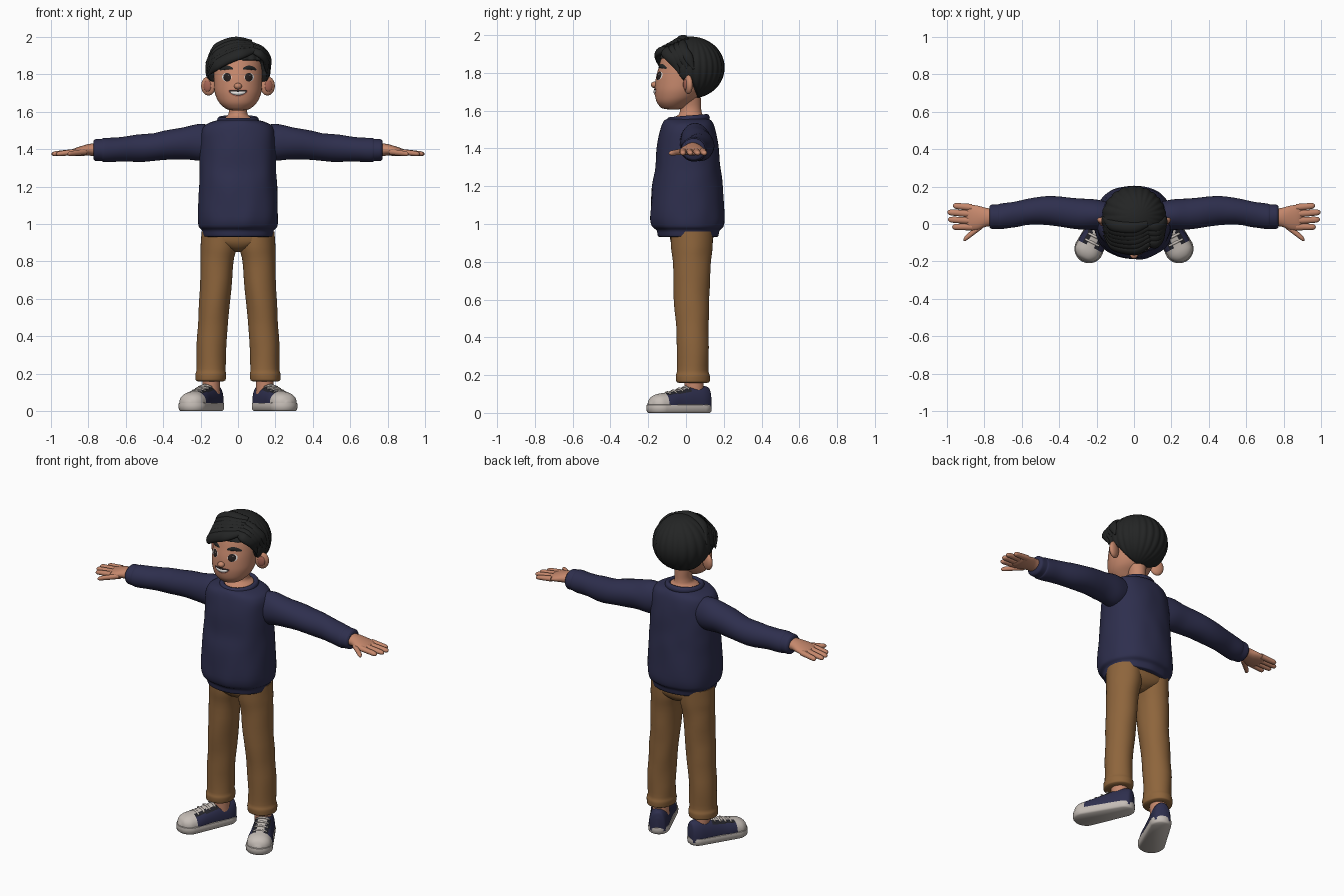
import bpy, bmesh, math
from mathutils import Vector, Matrix, noise

if "Cube" in bpy.data.objects:
    bpy.data.objects.remove(bpy.data.objects["Cube"])

def mat(name, r, g, b):
    m = bpy.data.materials.new(name)
    m.diffuse_color = (r, g, b, 1)
    m.use_nodes = True
    m.node_tree.nodes["Principled BSDF"].inputs["Base Color"].default_value = m.diffuse_color
    return m

SKIN = mat("skin", 0.56, 0.245, 0.15)
NAVY = mat("navy knit", 0.027, 0.028, 0.075)
TAN = mat("tan trousers", 0.27, 0.13, 0.045)
HAIR = mat("black hair", 0.017, 0.018, 0.018)
WHITE = mat("off white rubber", 0.56, 0.51, 0.47)
DARK = mat("dark brown", 0.02, 0.014, 0.013)
TEETH = mat("white", 0.8, 0.78, 0.76)
PANEL = mat("dark shoe panel", 0.018, 0.018, 0.025)
LIP = mat("lip", 0.38, 0.13, 0.09)
X, Y, Z = Vector((1, 0, 0)), Vector((0, 1, 0)), Vector((0, 0, 1))

def finish(bm, name, mats, rule=None, world=None):
    """Turn a bmesh into a smooth object, colouring faces by a rule."""
    for f in bm.faces:
        f.smooth = True
        if rule:
            f.material_index = rule(f.calc_center_median())
    if world:
        bm.transform(world)
    bmesh.ops.recalc_face_normals(bm, faces=bm.faces)
    me = bpy.data.meshes.new(name)
    bm.to_mesh(me)
    bm.free()
    me.set_sharp_from_angle(angle=math.radians(50))
    for m in mats:
        me.materials.append(m)
    ob = bpy.data.objects.new(name, me)
    bpy.context.collection.objects.link(ob)
    return ob

def smooth(rows, k=4):
    """Monotone cubic interpolation between rows of numbers."""
    n, w = len(rows), len(rows[0])
    def slope(i, c):
        if i == 0 or i == n - 1:
            j = min(i, n - 2)
            return rows[j + 1][c] - rows[j][c]
        a, b = rows[i][c] - rows[i - 1][c], rows[i + 1][c] - rows[i][c]
        return 2 * a * b / (a + b) if a * b > 0 else 0
    out = []
    for i in range(n - 1):
        for j in range(k):
            t = j / k
            h = (2*t**3 - 3*t*t + 1, t**3 - 2*t*t + t, 3*t*t - 2*t**3, t**3 - t*t)
            out.append([h[0] * rows[i][c] + h[1] * slope(i, c) + h[2] * rows[i + 1][c]
                        + h[3] * slope(i + 1, c) for c in range(w)])
    return out + [list(rows[-1])]

def sweep(name, rows, mats, u=X, v=Y, n=32, power=2.0, centre=None, side=1,
          folds=0.0, floor=None, rule=None, world=None, k=4):
    """Loft ellipses given as (x, y, z, half width along u, half width along v)."""
    bm = bmesh.new()
    pts = smooth(rows, k)
    rings = []
    for i, r in enumerate(pts):
        c = Vector(r[:3])
        if centre:
            t = Vector(pts[min(i + 1, len(pts) - 1)][:3]) - Vector(pts[max(i - 1, 0)][:3])
            v = (c - centre).normalized()
            u = t.cross(v).normalized()
        ring = []
        for j in range(n):
            a = 2 * math.pi * j / n
            ca, sa = math.cos(a), math.sin(a)
            d = (u * math.copysign(abs(ca) ** (2 / power), ca) * r[3]
                 + v * math.copysign(abs(sa) ** (2 / power), sa) * r[4])
            p = c + d
            if folds:
                p += d.normalized() * folds * noise.noise(Vector((p.x * 11, p.y * 11, p.z * 7)))
            if floor is not None:
                p.z = max(p.z, floor)
            p.x *= side
            ring.append(bm.verts.new(p))
        rings.append(ring)
    for a, b in zip(rings, rings[1:]):
        for j in range(n):
            bm.faces.new((a[j], a[(j + 1) % n], b[(j + 1) % n], b[j]))
    bm.faces.new(rings[0])
    bm.faces.new(rings[-1])
    return finish(bm, name, mats, rule, world)

def ball(name, loc, size, m, rot=0.0):
    bm = bmesh.new()
    bmesh.ops.create_uvsphere(bm, u_segments=24, v_segments=16, radius=1)
    return finish(bm, name, [m], world=Matrix.Translation(loc) @ Matrix.Rotation(rot, 4, 'Z')
                  @ Matrix.Diagonal((*size, 1)))

# Head
head_rows = [(0, -.065, 1.606, .02, .025), (0, -.07, 1.612, .055, .055), (0, -.066, 1.635, .088, .083),
             (0, -.05, 1.67, .113, .112), (0, -.035, 1.72, .127, .130), (0, -.02, 1.78, .130, .138),
             (0, 0, 1.84, .132, .142), (0, .01, 1.90, .125, .13), (0, .02, 1.95, .08, .08)]
sweep("head", head_rows, [SKIN], n=48)
head_dense = smooth(head_rows)

def face_y(x, z):
    for a, b in zip(head_dense, head_dense[1:]):
        if a[2] <= z <= b[2]:
            t = (z - a[2]) / (b[2] - a[2])
            cy, rx, ry = (a[i] + (b[i] - a[i]) * t for i in (1, 3, 4))
            return cy - ry * math.sqrt(max(0, 1 - (x / rx) ** 2))
    return 0

def patch(name, x, z, rx, rz, m, lift=.004, tilt=0.0, bend=0.0):
    """Thin oval that hugs the face."""
    bm = bmesh.new()
    n, rings = 28, []
    for q in (.15, .5, .8, 1):
        ring = []
        for j in range(n):
            a = 2 * math.pi * j / n
            dx, dz = q * rx * math.cos(a), q * rz * math.sin(a)
            px, pz = x + dx, z + dz + tilt * dx + bend * dx * dx
            ring.append(bm.verts.new((px, face_y(px, pz) - lift * (1 - .6 * q * q), pz)))
        rings.append(ring)
    bm.faces.new(rings[0])
    for a, b in zip(rings, rings[1:]):
        for j in range(n):
            bm.faces.new((a[j], a[(j + 1) % n], b[(j + 1) % n], b[j]))
    ob = finish(bm, name, [m])
    if sum(p.normal.y for p in ob.data.polygons) > 0:
        ob.data.flip_normals()

patch("lips", 0, 1.700, .053, .019, LIP, .003, bend=4)
patch("mouth", 0, 1.702, .048, .015, DARK, .005, bend=4)
patch("teeth", 0, 1.699, .041, .0095, TEETH, .008, bend=4)
ball("nose", (0, -.166, 1.737), (.021, .02, .017), SKIN)
for s, tag in ((1, "left"), (-1, "right")):
    patch(tag + "_eye_white", s * .06, 1.785, .025, .023, TEETH, .004)
    patch(tag + "_iris", s * .058, 1.785, .021, .023, DARK, .007)
    patch(tag + "_eye_glint", s * .058 + .006, 1.793, .004, .004, TEETH, .009)
    patch(tag + "_eyebrow", s * .062, 1.836, .037, .011, HAIR, .009, tilt=-s * .06, bend=-7)
    ball(tag + "_ear", (s * .158, .012, 1.738), (.041, .021, .051), SKIN, s * .35)
    ball(tag + "_ear_hollow", (s * .164, -.004, 1.738), (.022, .009, .03), LIP, s * .35)
sweep("neck", [(0, .02, 1.50, .10, .10), (0, .02, 1.555, .09, .09), (0, .025, 1.585, .052, .06),
               (0, .025, 1.62, .047, .055), (0, .02, 1.67, .055, .06)], [SKIN])

# Hair cap: grooved dome tucked into the head below the hairline
def hairline(y):
    pts = [(-.3, 1.885), (-.07, 1.875), (-.045, 1.80), (-.02, 1.765), (.02, 1.775),
           (.045, 1.73), (.07, 1.675), (.4, 1.66)]
    for a, b in zip(pts, pts[1:]):
        if a[0] <= y <= b[0]:
            return a[1] + (b[1] - a[1]) * (y - a[0]) / (b[0] - a[0])
    return 1.66

bm = bmesh.new()
bmesh.ops.create_uvsphere(bm, u_segments=132, v_segments=72, radius=1)
for v in bm.verts:
    d = v.co.copy()
    ang = math.atan2(d.y - .1, d.x - .2)
    groove = 1 + .04 * (abs(math.sin(11 * ang)) - .6) * min(1, 1.6 * math.hypot(d.x - .2, d.y - .1))
    p = Vector((d.x * .172 * groove, .027 + d.y * .175 * groove, 1.828 + d.z * .164))
    t = min(1, max(0, (hairline(p.y) - p.z) / .012))
    p.x *= 1 - .32 * t
    p.y = .027 + (p.y - .027) * (1 - .32 * t)
    v.co = p
finish(bm, "hair_cap", [HAIR])

# Swept fringe locks, fanned between a first and a last path
def locks(name, first, last, count, wide, thick):
    for i in range(count):
        t = i / (count - 1)
        path = [Vector(a).lerp(Vector(b), t) for a, b in zip(first, last)]
        w = (.55, 1, .95, .15)
        sweep(f"{name}_{i + 1}", [(*p, wide * q, thick * q) for p, q in zip(path, w)], [HAIR],
              n=14, centre=Vector((0, .02, 1.80)), k=7)

locks("fringe_lock", [(.085, -.105, 1.93), (0, -.145, 1.905), (-.105, -.125, 1.855), (-.163, -.06, 1.795)],
      [(.07, 0, 1.975), (-.01, -.02, 1.982), (-.11, -.01, 1.95), (-.172, .04, 1.86)], 6, .031, .019)
locks("side_lock", [(.07, -.105, 1.93), (.115, -.108, 1.912), (.15, -.07, 1.868), (.155, -.035, 1.80)],
      [(.075, -.02, 1.965), (.125, -.02, 1.935), (.163, .01, 1.885), (.172, .04, 1.82)], 4, .028, .016)

# Sweater body with ribbed hem and collar
sweep("sweater_body", [(0, .012, .93, .165, .14), (0, .012, .934, .184, .157), (0, .012, .965, .19, .165),
      (0, .01, .988, .209, .188), (0, .008, 1.04, .213, .197), (0, .008, 1.2, .208, .186),
      (0, .01, 1.3, .205, .173), (0, .01, 1.4, .203, .163), (0, .01, 1.48, .199, .151),
      (0, .01, 1.525, .180, .139), (0, .01, 1.548, .135, .125), (0, .01, 1.555, .108, .112)],
      [NAVY], n=64, power=2.2, folds=.006)
bm = bmesh.new()
N, M = 48, 12
grid = [[bm.verts.new(((.096 + .016 * math.cos(b)) * math.cos(a),
                       .012 + (.098 + .016 * math.cos(b)) * math.sin(a),
                       1.554 + .02 * math.sin(b) + .008 * math.sin(a)))
         for b in (2 * math.pi * j / M for j in range(M))] for a in (2 * math.pi * i / N for i in range(N))]
for i in range(N):
    for j in range(M):
        bm.faces.new((grid[i][j], grid[(i + 1) % N][j], grid[(i + 1) % N][(j + 1) % M], grid[i][(j + 1) % M]))
finish(bm, "sweater_collar", [NAVY])

# Trouser seat
sweep("trouser_seat", [(0, .03, .85, .02, .05), (0, .03, .872, .09, .09), (0, .03, .91, .188, .112),
                       (0, .03, .97, .186, .118)], [TAN], n=48, power=2.3)

def shoe_colour(c):
    if c.y < -.222:
        return 1
    if c.z > .07 and -.222 <= c.y < -.075:
        return 1 if abs(c.x) < .024 else 2 if abs(c.x) < .047 else 0
    return 0

for s, tag in ((1, "left"), (-1, "right")):
    # Sleeve and hand
    sweep(tag + "_sleeve", [(.12, .045, 1.44, .07, .08), (.2, .048, 1.435, .082, .097),
          (.3, .055, 1.43, .083, .085), (.5, .073, 1.408, .074, .073), (.65, .05, 1.398, .069, .065),
          (.72, .04, 1.397, .066, .062), (.728, .039, 1.397, .063, .058), (.76, .037, 1.396, .064, .059),
          (.773, .036, 1.396, .055, .05)], [NAVY], u=Y, v=Z, side=s, folds=.006)
    sweep(tag + "_palm", [(.75, .036, 1.397, .045, .036), (.79, .036, 1.397, .05, .032),
          (.84, .033, 1.39, .066, .026), (.88, .034, 1.383, .069, .019), (.90, .035, 1.38, .055, .01)],
          [SKIN], u=Y, v=Z, side=s)
    fingers = [(.865, .088, .968, .098), (.87, .054, .998, .063), (.87, .018, .994, .024),
               (.865, -.015, .972, -.016), (.81, -.005, .912, -.085)]
    for i, (x0, y0, x1, y1) in enumerate(fingers):
        def at(t, r):
            return (x0 + (x1 - x0) * t, y0 + (y1 - y0) * t, 1.386 - .012 * t, r, r * .85)
        sweep(f"{tag}_{'thumb' if i == 4 else 'finger_%d' % (i + 1)}",
              [at(0, .019), at(.5, .0175), at(.85, .0155), at(.96, .010), at(1, .003)],
              [SKIN], u=Y, v=Z, n=14, side=s)
    # Trouser leg with rolled cuff, and ankle
    sweep(tag + "_trouser_leg", [(.147, .035, .158, .068, .074), (.147, .035, .166, .081, .088),
          (.147, .035, .195, .083, .091), (.146, .035, .225, .077, .085), (.138, .035, .4, .078, .085),
          (.125, .03, .6, .083, .093), (.11, .03, .8, .088, .102), (.1, .03, .88, .097, .109),
          (.095, .03, .96, .098, .112)], [TAN], side=s, folds=.006, n=40)
    sweep(tag + "_ankle", [(.142, .045, .09, .046, .05), (.145, .04, .22, .048, .052)], [SKIN], side=s)
    # Shoe, turned outwards: upper, rubber sole, laces
    place = Matrix.Translation((s * .135, .075, 0)) @ Matrix.Rotation(s * math.radians(27), 4, 'Z')
    sweep(tag + "_shoe_upper", [(0, .056, .04, .02, .06), (0, .045, .04, .042, .095), (0, 0, .04, .057, .105),
          (0, -.06, .04, .06, .10), (0, -.13, .04, .064, .085), (0, -.2, .04, .072, .068),
          (0, -.25, .04, .07, .06), (0, -.285, .04, .05, .043), (0, -.304, .04, .015, .012)],
          [NAVY, WHITE, PANEL], u=X, v=Z, n=48, power=2.3, floor=.02, rule=shoe_colour, world=place, k=6)
    bm = bmesh.new()
    layers = []
    for z, inset in ((0, .010), (.008, .002), (.03, 0), (.042, .002), (.046, .010)):
        ring = []
        for j in range(48):
            a = 2 * math.pi * (j + .5) / 48
            r, cy = (.061, 0) if math.sin(a) > 0 else (.078, -.232)
            ring.append(bm.verts.new(((r - inset) * math.cos(a), cy + (r - inset) * math.sin(a), z)))
        layers.append(ring)
    for a, b in zip(layers, layers[1:]):
        for j in range(48):
            bm.faces.new((a[j], a[(j + 1) % 48], b[(j + 1) % 48], b[j]))
    bm.faces.new(layers[0])
    bm.faces.new(layers[-1])
    finish(bm, tag + "_shoe_sole", [WHITE], world=place)
    for i in range(4):
        y, z = -.195 + .035 * i, .109 + .0098 * i
        sweep(f"{tag}_lace_{i + 1}", [(-.04, y, z - .010, .006, .005), (0, y, z, .007, .006),
              (.04, y, z - .010, .006, .005)], [WHITE], u=Y, v=Z, n=10, world=place)
